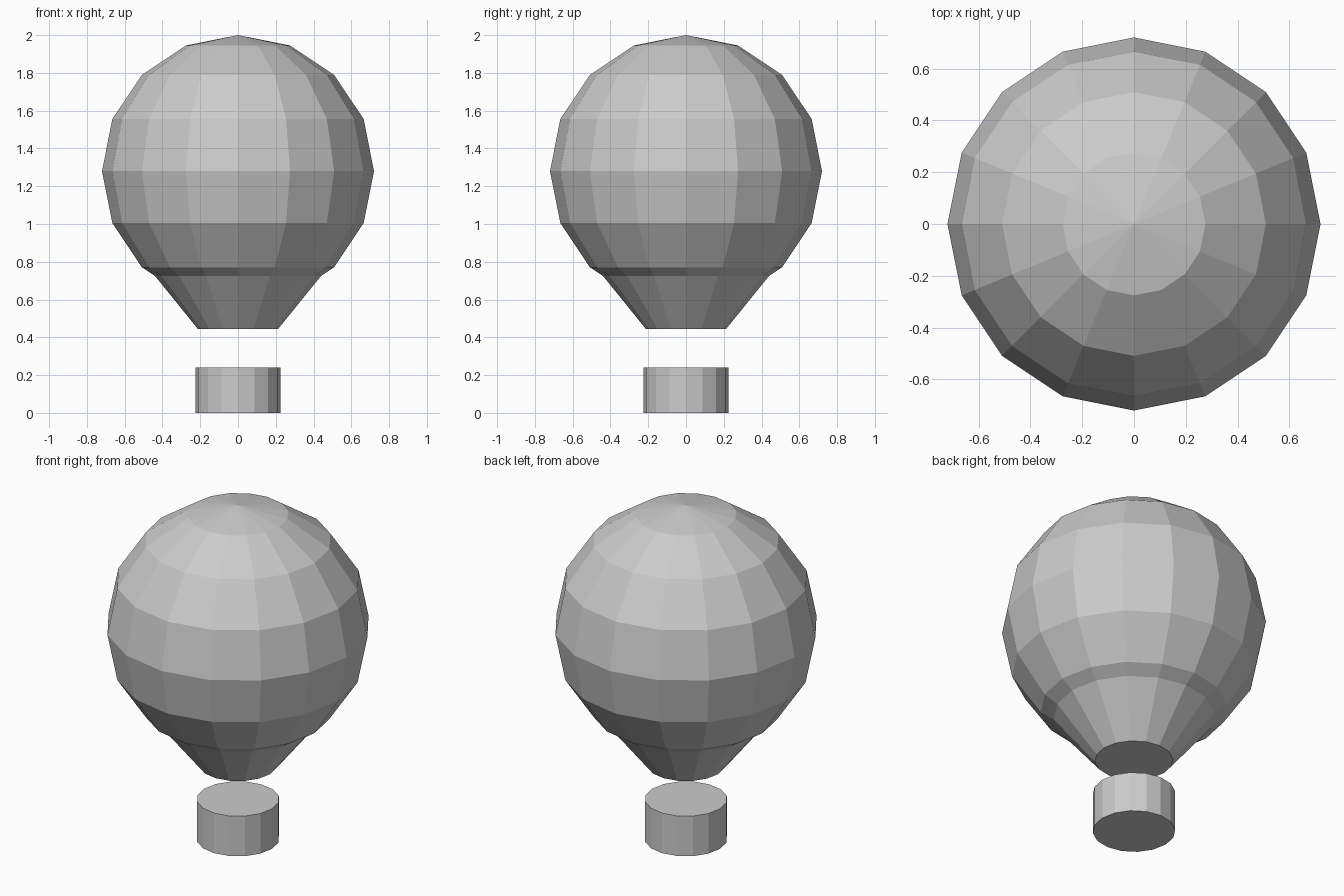
import bpy
import bmesh
from mathutils import Matrix

cube = bpy.data.objects.get("Cube")
if cube:
    bpy.data.objects.remove(cube, do_unlink=True)

SIDES = 16

# One plain grey for every part
grey = bpy.data.materials.new("plain_grey")
grey.use_nodes = True
colour = (0.6, 0.6, 0.6, 1)
grey.diffuse_color = colour
grey.node_tree.nodes["Principled BSDF"].inputs["Base Color"].default_value = colour


def finish(name, bm):
    """Turn a bmesh into a flat-shaded grey object."""
    bmesh.ops.recalc_face_normals(bm, faces=bm.faces)
    mesh = bpy.data.meshes.new(name)
    bm.to_mesh(mesh)
    bm.free()
    mesh.materials.append(grey)
    obj = bpy.data.objects.new(name, mesh)
    bpy.context.collection.objects.link(obj)
    return obj


def frustum(name, bottom_z, top_z, bottom_radius, top_radius):
    """Closed, faceted cylinder or cut cone standing on the z axis."""
    bm = bmesh.new()
    bmesh.ops.create_cone(
        bm, cap_ends=True, segments=SIDES,
        radius1=bottom_radius, radius2=top_radius, depth=top_z - bottom_z,
        matrix=Matrix.Translation((0, 0, (bottom_z + top_z) / 2)))
    return finish(name, bm)


# Balloon envelope: low-poly sphere
bm = bmesh.new()
bmesh.ops.create_uvsphere(bm, u_segments=SIDES, v_segments=8, radius=0.72,
                          matrix=Matrix.Translation((0, 0, 1.28)))
finish("envelope", bm)

# Tapered mouth, its top sunk inside the envelope
frustum("envelope_mouth", 0.445, 0.765, 0.213, 0.472)

# Solid round basket floating below
frustum("basket", 0, 0.24, 0.225, 0.225)
